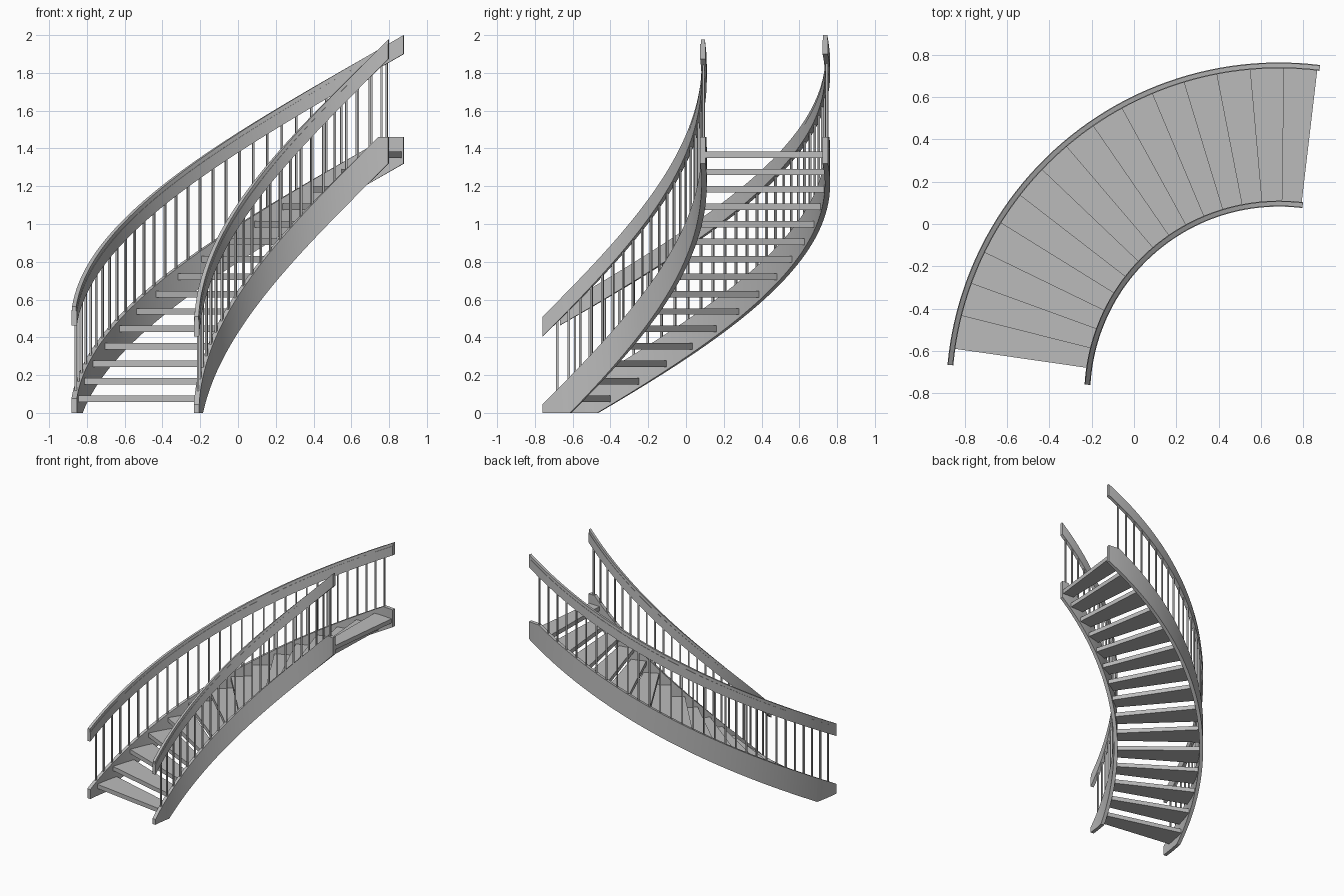
import bpy, bmesh, math

if "Cube" in bpy.data.objects:
    bpy.data.objects.remove(bpy.data.objects["Cube"])

CX, CY = 0.685, -0.81            # centre of the curve in plan
FIRST, STEP, COUNT = 8.2, 5.9, 15
RISE = 0.0923
END = 97.1
LANDING = 1.46                   # level cut at the top of the stringers
DEPTH = 0.193                    # vertical depth of the stringers
R_IN, R_OUT = (0.892, 0.92), (1.545, 1.573)

grey = bpy.data.materials.new("warm_grey")
grey.use_nodes = True
colour = (0.5, 0.5, 0.5, 1)
grey.diffuse_color = colour
grey.node_tree.nodes["Principled BSDF"].inputs["Base Color"].default_value = colour


def point(r, deg, z):
    a = math.radians(deg)
    return (CX - r * math.cos(a), CY + r * math.sin(a), z)


def pitch(deg):
    """Height of the stringer's sloping top line."""
    return RISE + 0.03 + (deg - FIRST) * RISE / STEP


def finish(name, bm, smooth=False):
    bmesh.ops.recalc_face_normals(bm, faces=bm.faces)
    mesh = bpy.data.meshes.new(name)
    bm.to_mesh(mesh)
    bm.free()
    mesh.materials.append(grey)
    obj = bpy.data.objects.new(name, mesh)
    bpy.context.collection.objects.link(obj)
    if smooth:
        bpy.ops.object.select_all(action="DESELECT")
        obj.select_set(True)
        bpy.context.view_layer.objects.active = obj
        bpy.ops.object.shade_smooth_by_angle(angle=math.radians(30))
    return obj


def sweep(bm, angles, section):
    """Loft a closed (radius, height) section along the curve."""
    rings = [[bm.verts.new(point(r, a, z)) for r, z in section(a)] for a in angles]
    for p, q in zip(rings, rings[1:]):
        for i in range(len(p)):
            j = (i + 1) % len(p)
            bm.faces.new((p[i], p[j], q[j], q[i]))
    bm.faces.new(rings[0])
    bm.faces.new(rings[-1])


def stations(start, end, n, extra=()):
    return sorted([start + (end - start) * i / n for i in range(n + 1)] + list(extra))


def stringer(name, radii, start):
    r0, r1 = radii
    slope = RISE / STEP
    foot = FIRST + (DEPTH - RISE - 0.03) / slope
    head = FIRST + (LANDING - RISE - 0.03) / slope

    def section(a):
        top = min(LANDING, pitch(a))
        low = max(0, pitch(a) - DEPTH)
        return [(r0, low), (r1, low), (r1, top), (r0, top)]
    bm = bmesh.new()
    sweep(bm, stations(start, END, 48, (foot, head)), section)
    finish(name, bm, True)


def handrail(name, radii, start, lift, height):
    r0, r1 = radii
    inset = 0.003

    def section(a):
        top = pitch(a) + lift
        low, ledge = top - height, top - 0.025
        return [(r0, low), (r1, low), (r1, ledge), (r1 - inset, ledge),
                (r1 - inset, top), (r0 + inset, top), (r0 + inset, ledge), (r0, ledge)]
    bm = bmesh.new()
    sweep(bm, stations(start, END, 48), section)
    finish(name, bm, True)


def balusters(name, radii, spacing, lift):
    r = sum(radii) / 2
    half = 0.0055
    bm = bmesh.new()
    a = FIRST
    while a < END - 1:
        low, high = min(LANDING, pitch(a)) - 0.01, pitch(a) + lift + 0.01
        turn = math.degrees(half / r)
        sweep(bm, (a - turn, a + turn), lambda _: [
            (r - half, low), (r + half, low), (r + half, high), (r - half, high)])
        a += spacing
    finish(name, bm)


# Wedge-shaped treads with a small overlap
for i in range(COUNT):
    front = FIRST + STEP * i
    back = min(front + 7.2, END - 0.4)
    top = RISE * (i + 1)
    bm = bmesh.new()
    sweep(bm, (front, back), lambda _: [
        (R_IN[1] - 0.005, top - 0.034), (R_OUT[0] + 0.005, top - 0.034),
        (R_OUT[0] + 0.005, top), (R_IN[1] - 0.005, top)])
    finish(f"tread_{i + 1}", bm)

# Both sides: stringer, handrail and balusters
for side, radii, lift, height, spacing in (
        ("inner", R_IN, 0.465, 0.105, STEP / 1.5),
        ("outer", R_OUT, 0.487, 0.1, STEP / 2)):
    start = FIRST - math.degrees(0.08 / radii[1])
    stringer(side + "_stringer", radii, start)
    handrail(side + "_handrail", radii, start, lift, height)
    balusters(side + "_balusters", radii, spacing, lift - height)
